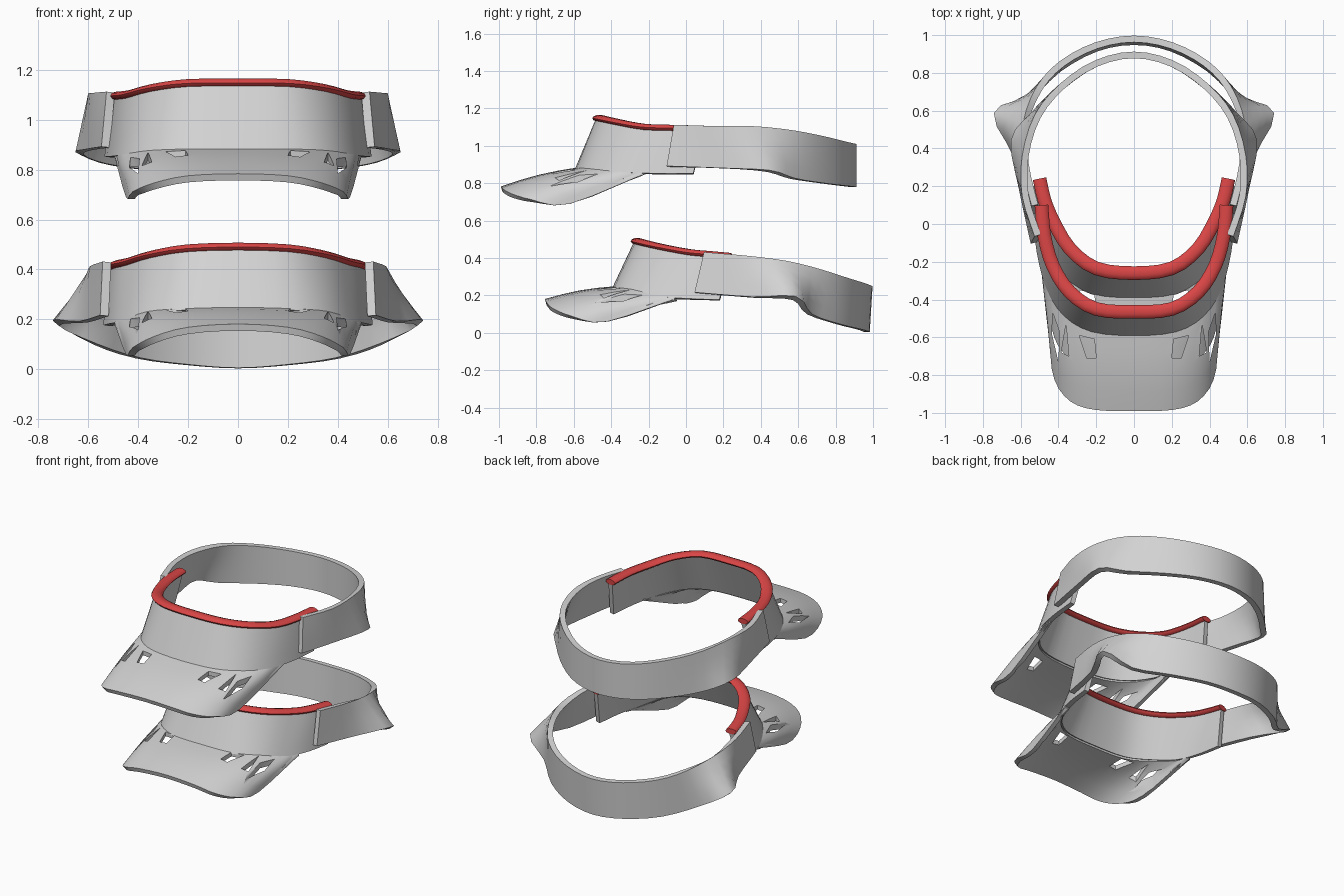
import bpy, bmesh, math
from mathutils import Vector

cube = bpy.data.objects.get("Cube")
if cube:
    bpy.data.objects.remove(cube)


def material(name, colour):
    m = bpy.data.materials.new(name)
    m.use_nodes = True
    m.diffuse_color = (*colour, 1)
    m.node_tree.nodes["Principled BSDF"].inputs["Base Color"].default_value = (*colour, 1)
    return m


FABRIC = material("light grey fabric", (0.65, 0.65, 0.65))
RED = material("red piping", (0.7, 0.06, 0.06))


def spline(half, steps=3):
    """Mirror a half curve in x and run a smooth line through it."""
    pts = [Vector((-x, y, z)) for x, y, z in reversed(half[1:])] + [Vector(p) for p in half]
    ext = [2 * pts[0] - pts[1]] + pts + [2 * pts[-1] - pts[-2]]
    out = []
    for a, b, c, d in zip(ext, ext[1:], ext[2:], ext[3:]):
        for i in range(steps):
            t = i / steps
            out.append(0.5 * (2 * b + (c - a) * t + (2 * a - 5 * b + 4 * c - d) * t * t
                              + (3 * b - a - 3 * c + d) * t ** 3))
    return out + [pts[-1]]


def make_object(name, verts, faces, mat):
    mesh = bpy.data.meshes.new(name)
    mesh.from_pydata(verts, [], faces)
    bm = bmesh.new()
    bm.from_mesh(mesh)
    bmesh.ops.recalc_face_normals(bm, faces=bm.faces)
    bm.to_mesh(mesh)
    bm.free()
    mesh.materials.append(mat)
    obj = bpy.data.objects.new(name, mesh)
    bpy.context.collection.objects.link(obj)
    return obj


def activate(obj):
    for o in bpy.context.selected_objects:
        o.select_set(False)
    obj.select_set(True)
    bpy.context.view_layer.objects.active = obj


def smooth(obj):
    activate(obj)
    bpy.ops.object.shade_smooth_by_angle(angle=math.radians(50))


def sheet(name, lower, upper, thick, bulge=0.0, rows=5):
    """Loft between two curves and give the surface thickness."""
    a, b = spline(lower), spline(upper)
    n = len(a)
    verts = []
    for r in range(rows):
        t = r / (rows - 1)
        lift = Vector((0, 0, bulge * math.sin(math.pi * t)))
        verts += [p.lerp(q, t) + lift for p, q in zip(a, b)]
    faces = [(r * n + i, r * n + i + 1, (r + 1) * n + i + 1, (r + 1) * n + i)
             for r in range(rows - 1) for i in range(n - 1)]
    obj = make_object(name, verts, faces, FABRIC)
    mod = obj.modifiers.new("thickness", 'SOLIDIFY')
    mod.thickness = thick
    mod.offset = 0
    activate(obj)
    bpy.ops.object.modifier_apply(modifier=mod.name)
    return obj


def piping(name, half, wide=0.036, high=0.018, sides=10):
    """Flattened tube along the top of the front panel."""
    path = spline(half)
    n = len(path)
    verts = []
    for i, p in enumerate(path):
        along = path[min(i + 1, n - 1)] - path[max(i - 1, 0)]
        side = along.cross(Vector((0, 0, 1))).normalized()
        for k in range(sides):
            a = 2 * math.pi * k / sides
            verts.append(p + side * wide * math.cos(a) + Vector((0, 0, high * math.sin(a))))
    faces = [(i * sides + k, i * sides + (k + 1) % sides,
              (i + 1) * sides + (k + 1) % sides, (i + 1) * sides + k)
             for i in range(n - 1) for k in range(sides)]
    faces += [tuple(range(sides)), tuple(range((n - 1) * sides, n * sides))]
    smooth(make_object(name, verts, faces, RED))


# Outlines of the torn holes, as seen from above
HOLES = [
    [(.21, -.61), (.29, -.59), (.25, -.71), (.20, -.71)],
    [(.36, -.53), (.385, -.68), (.345, -.70)],
    [(.43, -.47), (.435, -.58), (.40, -.73), (.395, -.57)],
]


def cut_holes(brim, shift, z):
    for hole in HOLES:
        for side in (-1, 1):
            n = len(hole)
            verts = [(side * x, y + shift, z + h) for h in (-.4, .4) for x, y in hole]
            faces = [tuple(range(n)), tuple(range(n, 2 * n))]
            faces += [(i, (i + 1) % n, n + (i + 1) % n, n + i) for i in range(n)]
            cutter = make_object("hole_cutter", verts, faces, FABRIC)
            cutter.hide_render = True
            mod = brim.modifiers.new("hole", 'BOOLEAN')
            mod.operation = 'DIFFERENCE'
            mod.solver = 'EXACT'
            mod.object = cutter
            activate(brim)
            bpy.ops.object.modifier_apply(modifier=mod.name)
            bpy.data.objects.remove(cutter)


def visor(prefix, rim, base, edge, strap_top, strap_bottom, hole_shift):
    # Front panel with its red top piping
    smooth(sheet(prefix + "_front_panel", base, rim, 0.03))
    piping(prefix + "_piping", rim)
    # Brim runs from the panel base to the outer edge
    joint = base[:4] + [tuple((Vector(base[3]) + Vector(base[4])) / 2), edge[-1]]
    brim = sheet(prefix + "_brim", joint, edge, 0.028, bulge=0.012)
    cut_holes(brim, hole_shift, base[0][2])
    smooth(brim)
    # Strap round the back of the head
    smooth(sheet(prefix + "_strap", strap_bottom, strap_top, 0.035))


visor(
    "upper",
    rim=[(0, -.465, 1.147), (.2, -.45, 1.145), (.34, -.36, 1.125), (.43, -.22, 1.1),
         (.475, -.06, 1.095), (.49, .1, 1.09)],
    base=[(0, -.58, .87), (.22, -.56, .87), (.36, -.48, .865), (.45, -.34, .855),
          (.5, -.15, .85), (.52, .04, .85)],
    edge=[(0, -.985, .77), (.2, -.98, .762), (.33, -.935, .735), (.41, -.82, .705),
          (.435, -.62, .69), (.48, -.22, .85)],
    strap_top=[(0, .895, 1.01), (.2, .85, 1.02), (.38, .73, 1.05), (.51, .57, 1.08),
               (.575, .36, 1.1), (.575, .15, 1.105), (.51, -.06, 1.11)],
    strap_bottom=[(0, .895, .78), (.2, .85, .785), (.38, .73, .8), (.54, .57, .825),
                  (.635, .44, .865), (.595, .2, .88), (.53, -.1, .89)],
    hole_shift=0)

visor(
    "lower",
    rim=[(0, -.26, .49), (.2, -.235, .483), (.34, -.13, .458), (.43, .02, .43),
         (.475, .13, .42), (.5, .24, .41)],
    base=[(0, -.38, .235), (.22, -.36, .23), (.36, -.27, .22), (.45, -.13, .19),
          (.5, .02, .18), (.525, .18, .175)],
    edge=[(0, -.75, .168), (.2, -.745, .155), (.33, -.71, .12), (.41, -.6, .08),
          (.435, -.42, .06), (.48, -.06, .18)],
    strap_top=[(0, .98, .25), (.2, .945, .265), (.38, .85, .295), (.5, .72, .335),
               (.575, .53, .375), (.575, .32, .41), (.525, .1, .43)],
    strap_bottom=[(0, .965, .005), (.2, .93, .018), (.4, .82, .045), (.57, .66, .1),
                  (.73, .58, .185), (.62, .36, .19), (.535, .05, .215)],
    hole_shift=.24)
